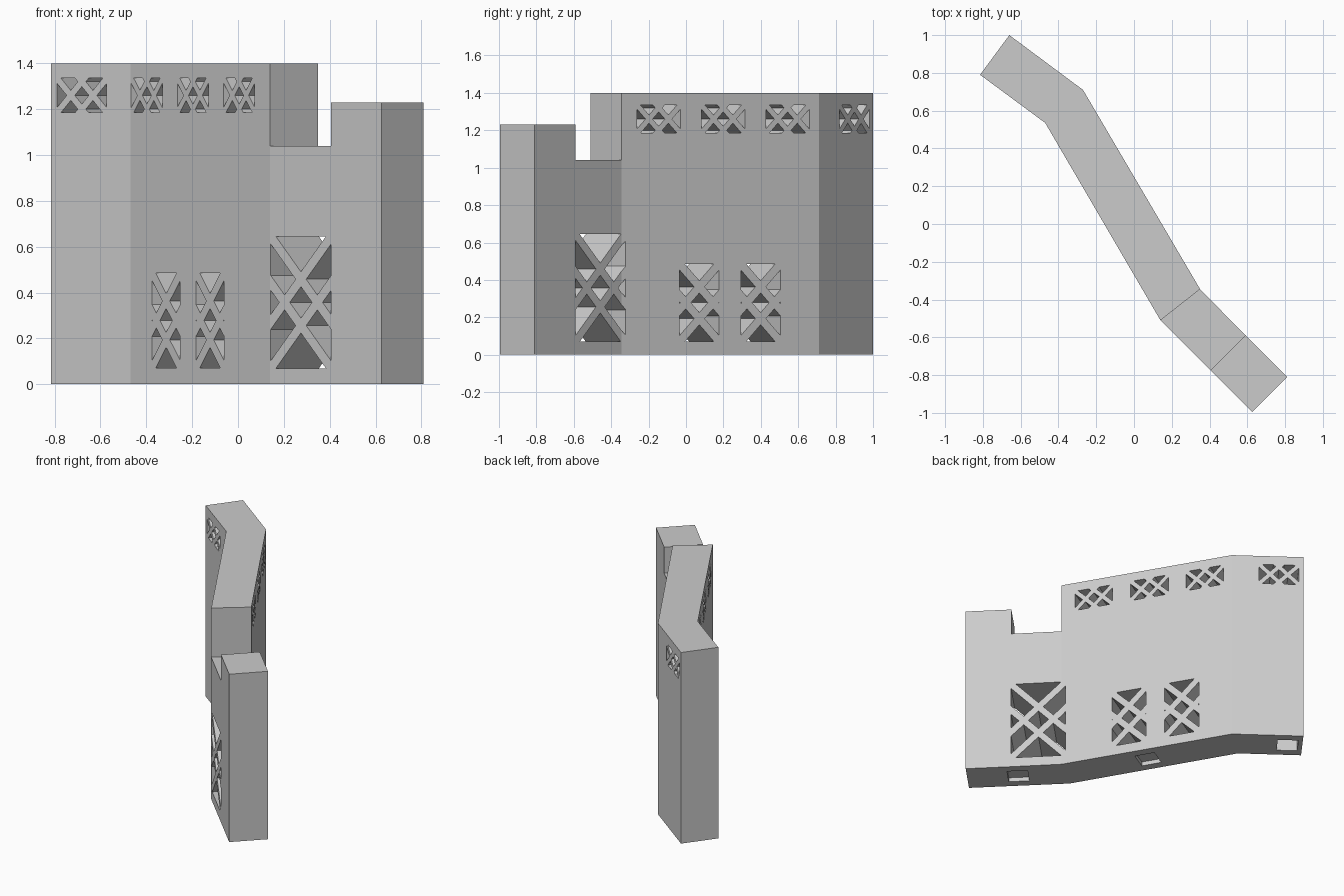
import bpy, bmesh
from mathutils import Vector as V

if "Cube" in bpy.data.objects:
    bpy.data.objects.remove(bpy.data.objects["Cube"])

stone = bpy.data.materials.new("stone_grey")
stone.use_nodes = True
grey = (0.6, 0.6, 0.6, 1)
stone.diffuse_color = grey
stone.node_tree.nodes["Principled BSDF"].inputs["Base Color"].default_value = grey

# Plan of the bent wall: matching points along the front and back faces
FRONT = [V(p) for p in ((-.815, .79), (-.47, .535), (.14, -.51), (.405, -.775), (.625, -.995))]
BACK = [V(p) for p in ((-.66, 1.0), (-.27, .71), (.35, -.345), (.59, -.59), (.81, -.81))]


def prism(bm, base, offset):
    """Extrude a flat loop of 3D points by an offset."""
    face = bm.faces.new([bm.verts.new(p) for p in base])
    new = bmesh.ops.extrude_face_region(bm, geom=[face], use_keep_orig=True)["geom"]
    verts = [g for g in new if isinstance(g, bmesh.types.BMVert)]
    bmesh.ops.translate(bm, verts=verts, vec=offset)


def finish(bm, name):
    bmesh.ops.recalc_face_normals(bm, faces=bm.faces[:])
    mesh = bpy.data.meshes.new(name)
    bm.to_mesh(mesh)
    bm.free()
    mesh.materials.append(stone)
    obj = bpy.data.objects.new(name, mesh)
    bpy.context.collection.objects.link(obj)
    return obj


def upright(bm, plan, low, high):
    prism(bm, [(p.x, p.y, low) for p in plan], V((0, 0, high - low)))


def clip(poly, normal, limit):
    """Keep the part of a convex polygon where normal.p >= limit."""
    out = []
    for a, b in zip(poly, poly[1:] + poly[:1]):
        da, db = a.dot(normal) - limit, b.dot(normal) - limit
        if da >= 0:
            out.append(a)
        if da * db < 0:
            out.append(a.lerp(b, da / (da - db)))
    return out


def area(poly):
    return abs(sum(a.x * b.y - a.y * b.x for a, b in zip(poly, poly[1:] + poly[:1]))) / 2


def lattice_cells(u, z, width, height, bar):
    """Openings left between diagonal bars that start at every corner."""
    w, h = width / 2, height / 2
    corners = [V((u - w, z - h)), V((u + w, z - h)), V((u + w, z + h)), V((u - w, z + h))]
    cells = [corners]
    for i, corner in enumerate(corners):
        n = V((1, -1 if i % 2 == 0 else 1)).normalized()
        c = corner.dot(n)
        cells = [part for cell in cells
                 for part in (clip(cell, n, c + bar), clip(cell, -n, bar - c))
                 if len(part) > 2 and area(part) > 1e-6]
    return cells


def frame(seg):
    along = (FRONT[seg + 1] - FRONT[seg]).normalized()
    return FRONT[seg], along, V((-along.y, along.x))


def add_window(bm, seg, u, z, width, height, bar):
    origin, along, inward = frame(seg)
    depth = (BACK[seg + 1] - FRONT[seg + 1]).dot(inward)
    start = origin - inward * 0.01
    for cell in lattice_cells(u, z, width, height, bar):
        loop = [(*(start + along * p.x), p.y) for p in cell]
        prism(bm, loop, (inward * (depth + 0.02)).to_3d())


def add_socket(bm, seg, u, depth):
    origin, along, inward = frame(seg)
    mid = origin + along * u + inward * 0.13
    a, b = along * 0.07, inward * 0.07
    upright(bm, [mid - a - b, mid + a - b, mid + a + b, mid - a + b], -0.05, depth)


def cut(obj, cutter):
    mod = obj.modifiers.new(cutter.name, "BOOLEAN")
    mod.operation = "DIFFERENCE"
    mod.solver = "EXACT"
    mod.object = cutter
    cutter.hide_render = True
    bpy.context.view_layer.objects.active = obj
    bpy.ops.object.modifier_apply(modifier=mod.name)
    bpy.data.objects.remove(cutter)


# Solid wall
bm = bmesh.new()
upright(bm, FRONT + BACK[::-1], 0, 1.4)
wall = finish(bm, "bent_wall")

# Lower end post, then the notch between it and the tall wall
for name, first, last, low in (("post_cut", 2, 4, 1.23), ("notch_cut", 2, 3, 1.04)):
    over = 0.3
    end = (FRONT[4] - FRONT[3]) * over if last == 4 else V((0, 0))
    plan = []
    for i, j in ((first, 1), (last, 1), (last, 0), (first, 0)):
        p, q = (FRONT[i], BACK[i]) if j else (BACK[i], FRONT[i])
        plan.append(p + (p - q) * over + (end if i == last else V((0, 0))))
    bm = bmesh.new()
    upright(bm, plan, low, 1.6)
    cut(wall, finish(bm, name))

# Lattice windows: upper row, small lower pair and the large one
bm = bmesh.new()
for seg, u in ((0, .166), (1, .143), (1, .542), (1, .942)):
    add_window(bm, seg, u, 1.26, .27, .15, .0155)
for u in (.31, .69):
    add_window(bm, 1, u, .278, .245, .415, .023)
add_window(bm, 2, .19, .357, .373, .575, .023)
cut(wall, finish(bm, "window_cut"))

# Sockets in the underside
bm = bmesh.new()
for seg, u, depth in ((0, .1, .1), (1, .6, .03), (2, .34, .03)):
    add_socket(bm, seg, u, depth)
cut(wall, finish(bm, "socket_cut"))

for poly in wall.data.polygons:
    poly.use_smooth = False
